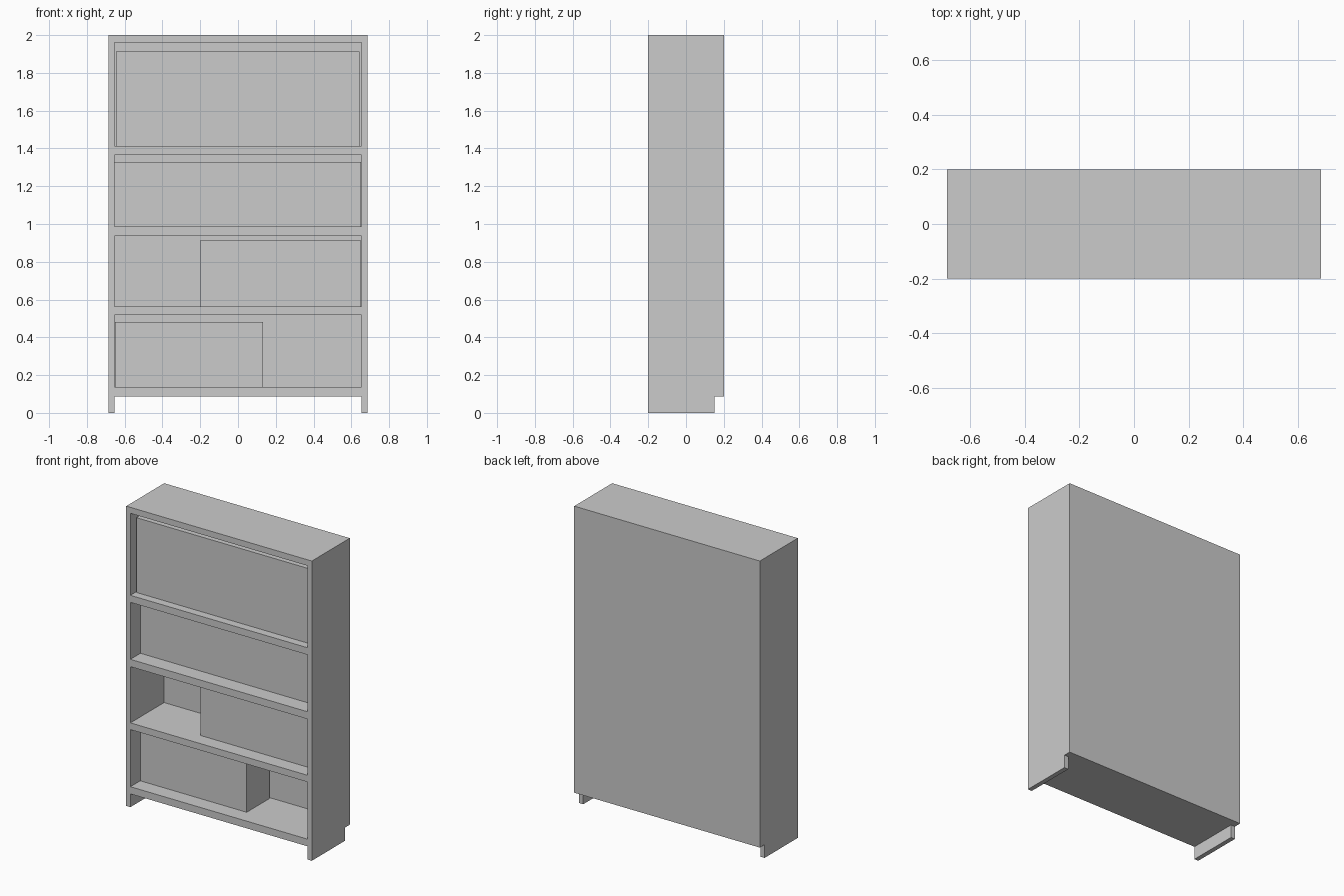
import bpy, bmesh

if "Cube" in bpy.data.objects:
    bpy.data.objects.remove(bpy.data.objects["Cube"])

HALF_W, INNER = 0.685, 0.654
BACK_WALL = 0.155


def box(name, x0, x1, y0, y1, z0, z1):
    bm = bmesh.new()
    bmesh.ops.create_cube(bm, size=1)
    for v in bm.verts:
        v.co.x = x1 if v.co.x > 0 else x0
        v.co.y = y1 if v.co.y > 0 else y0
        v.co.z = z1 if v.co.z > 0 else z0
    return link(name, bm)


def link(name, bm):
    mesh = bpy.data.meshes.new(name)
    bm.to_mesh(mesh)
    bm.free()
    obj = bpy.data.objects.new(name, mesh)
    bpy.context.collection.objects.link(obj)
    return obj


# Carcass: side outline with the skirting notch, extruded across the width
outline = [(-0.2, 0), (0.15, 0), (0.15, 0.088), (0.2, 0.088), (0.2, 2), (-0.2, 2)]
bm = bmesh.new()
face = bm.faces.new([bm.verts.new((-HALF_W, y, z)) for y, z in outline])
ext = bmesh.ops.extrude_face_region(bm, geom=[face])
moved = [g for g in ext["geom"] if isinstance(g, bmesh.types.BMVert)]
bmesh.ops.translate(bm, verts=moved, vec=(2 * HALF_W, 0, 0))
bmesh.ops.recalc_face_normals(bm, faces=bm.faces)
carcass = link("bookcase_carcass", bm)

# Openings between shelves, and the gap between the feet
cuts = [(0.136, 0.517), (0.562, 0.937), (0.986, 1.366), (1.413, 1.96)]
cutters = [box("shelf_opening_cutter", -INNER, INNER, -0.3, BACK_WALL, a, b) for a, b in cuts]
cutters.append(box("foot_gap_cutter", -INNER, INNER, -0.3, 0.3, -0.1, 0.088))
for cutter in cutters:
    mod = carcass.modifiers.new("cut", "BOOLEAN")
    mod.operation = "DIFFERENCE"
    mod.solver = "EXACT"
    mod.object = cutter

# Apply the cuts and remove the cutters
bpy.context.view_layer.update()
deps = bpy.context.evaluated_depsgraph_get()
result = bpy.data.meshes.new_from_object(carcass.evaluated_get(deps))
carcass.modifiers.clear()
carcass.data = result
for cutter in cutters:
    bpy.data.objects.remove(cutter)

# Rows of books as plain blocks: x range, front y, z range
rows = [
    ("book_row_bottom", -0.651, 0.133, -0.098, 0.136, 0.481),
    ("book_row_lower", -0.201, 0.652, -0.106, 0.562, 0.912),
    ("book_row_upper", -0.653, 0.652, -0.096, 0.986, 1.329),
    ("book_row_top", -0.647, 0.642, -0.147, 1.413, 1.913),
]
for name, x0, x1, front, z0, z1 in rows:
    box(name, x0, x1, front, 0.14, z0 + 0.001, z1)
